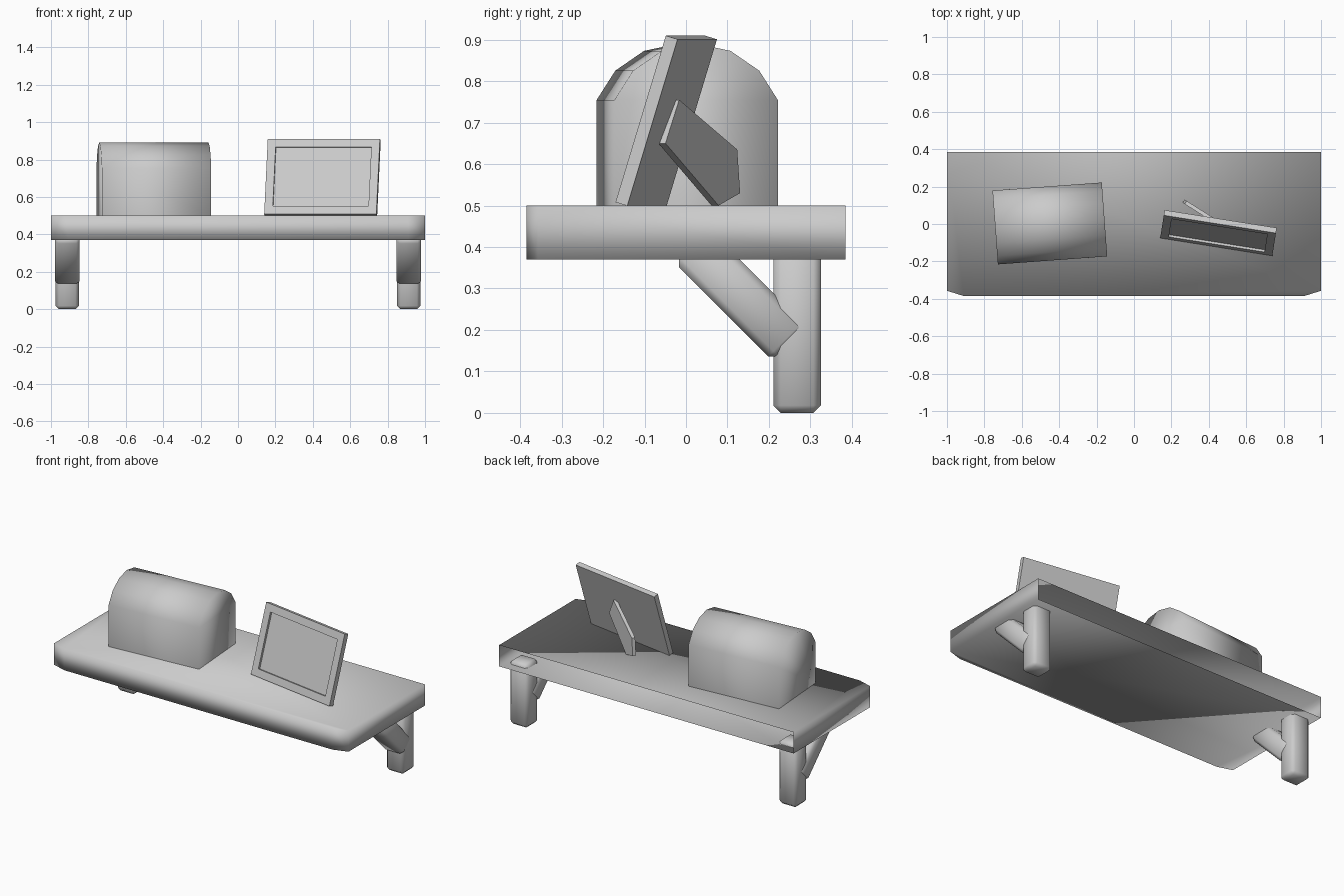
import bpy, bmesh, math
from mathutils import Matrix, Vector

if "Cube" in bpy.data.objects:
    bpy.data.objects.remove(bpy.data.objects["Cube"])


def finish(bm, name, smooth=True, matrix=Matrix(), open_dir=None):
    """Turn a bmesh into a named object; drop the hidden face pointing along open_dir."""
    bmesh.ops.recalc_face_normals(bm, faces=bm.faces)
    if open_dir:
        hidden = [f for f in bm.faces if f.normal.dot(Vector(open_dir)) > 0.99]
        bmesh.ops.delete(bm, geom=hidden, context='FACES')
    for f in bm.faces:
        f.smooth = smooth
    me = bpy.data.meshes.new(name)
    bm.to_mesh(me)
    bm.free()
    ob = bpy.data.objects.new(name, me)
    ob.matrix_world = matrix
    bpy.context.collection.objects.link(ob)
    return ob


def prism(points, offset):
    """Extrude a polygon by an offset vector."""
    bm = bmesh.new()
    face = bm.faces.new([bm.verts.new(p) for p in points])
    ext = bmesh.ops.extrude_face_region(bm, geom=[face], use_keep_orig=True)
    verts = [v for v in ext['geom'] if isinstance(v, bmesh.types.BMVert)]
    bmesh.ops.translate(bm, verts=verts, vec=offset)
    return bm


def box(size, bevel=0.0):
    bm = bmesh.new()
    bmesh.ops.create_cube(bm, size=1)
    bmesh.ops.scale(bm, vec=size, verts=bm.verts)
    if bevel:
        bmesh.ops.bevel(bm, geom=bm.edges[:], offset=bevel, segments=1,
                        profile=0.5, affect='EDGES')
    return bm


# Shelf board: clipped front corners, open at the wall side
outline = [(1, 0.385), (1, -0.357), (0.91, -0.385),
           (-0.91, -0.385), (-1, -0.357), (-1, 0.385)]
finish(prism([(x, y, 0.37) for x, y in outline], (0, 0, 0.13)),
       "shelf_board", open_dir=(0, 1, 0))

# Brackets: upright post and diagonal brace on each side
for side, sx in (("left", -1), ("right", 1)):
    finish(box((0.124, 0.115, 0.392), 0.018), f"{side}_bracket_post",
           matrix=Matrix.Translation((sx * 0.913, 0.268, 0.196)))
    finish(box((0.132, 0.117, 0.34), 0.018), f"{side}_bracket_brace",
           matrix=Matrix.Translation((sx * 0.913, 0.132, 0.285))
           @ Matrix.Rotation(math.radians(45), 4, 'X'))

# Bread box: arched profile swept along its length
arc = [math.radians(21 + 138 * i / 6) for i in range(7)]
profile = [(0.198, 0)] + [(0.212 * math.cos(a), 0.178 + 0.212 * math.sin(a)) for a in arc]
profile.append((-0.198, 0))
finish(prism([(-0.293, y, z) for y, z in profile], (0.586, 0, 0)), "bread_box",
       matrix=Matrix.Translation((-0.45, 0.003, 0.5))
       @ Matrix.Rotation(math.radians(4.2), 4, 'Z'), open_dir=(0, 0, -1))

# Picture frame: leaning slab with a recessed picture area
W, T, H = 0.607, 0.03, 0.42
bm = box((W, T, H))
bmesh.ops.translate(bm, verts=bm.verts, vec=(W / 2, T / 2, H / 2))
bm.normal_update()
front = next(f for f in bm.faces if f.normal.y < -0.9)
bmesh.ops.inset_region(bm, faces=[front], thickness=0.063)
inner = bmesh.ops.extrude_face_region(bm, geom=[front])
bmesh.ops.translate(bm, vec=(0, 0.013, 0),
                    verts=[v for v in inner['geom'] if isinstance(v, bmesh.types.BMVert)])
if front.is_valid:
    bmesh.ops.delete(bm, geom=[front], context='FACES_ONLY')
finish(bm, "picture_frame", smooth=False,
       matrix=Matrix.Translation((0.14, -0.075, 0.508))
       @ Matrix.Rotation(math.radians(-9), 4, 'Z')
       @ Matrix.Rotation(math.radians(-17), 4, 'X'))

# Frame stand: thin upright plate swung out behind the frame
plate = [(-0.058, 0.65), (-0.025, 0.755), (0.115, 0.635), (0.122, 0.53), (0.07, 0.5)]
nrm = Vector((0.53, 0.85, 0)) * 0.01
finish(prism([Vector((0.265 + (0.122 - y) * 1.59, y, z)) - nrm for y, z in plate], nrm * 2),
       "frame_stand", smooth=False)
